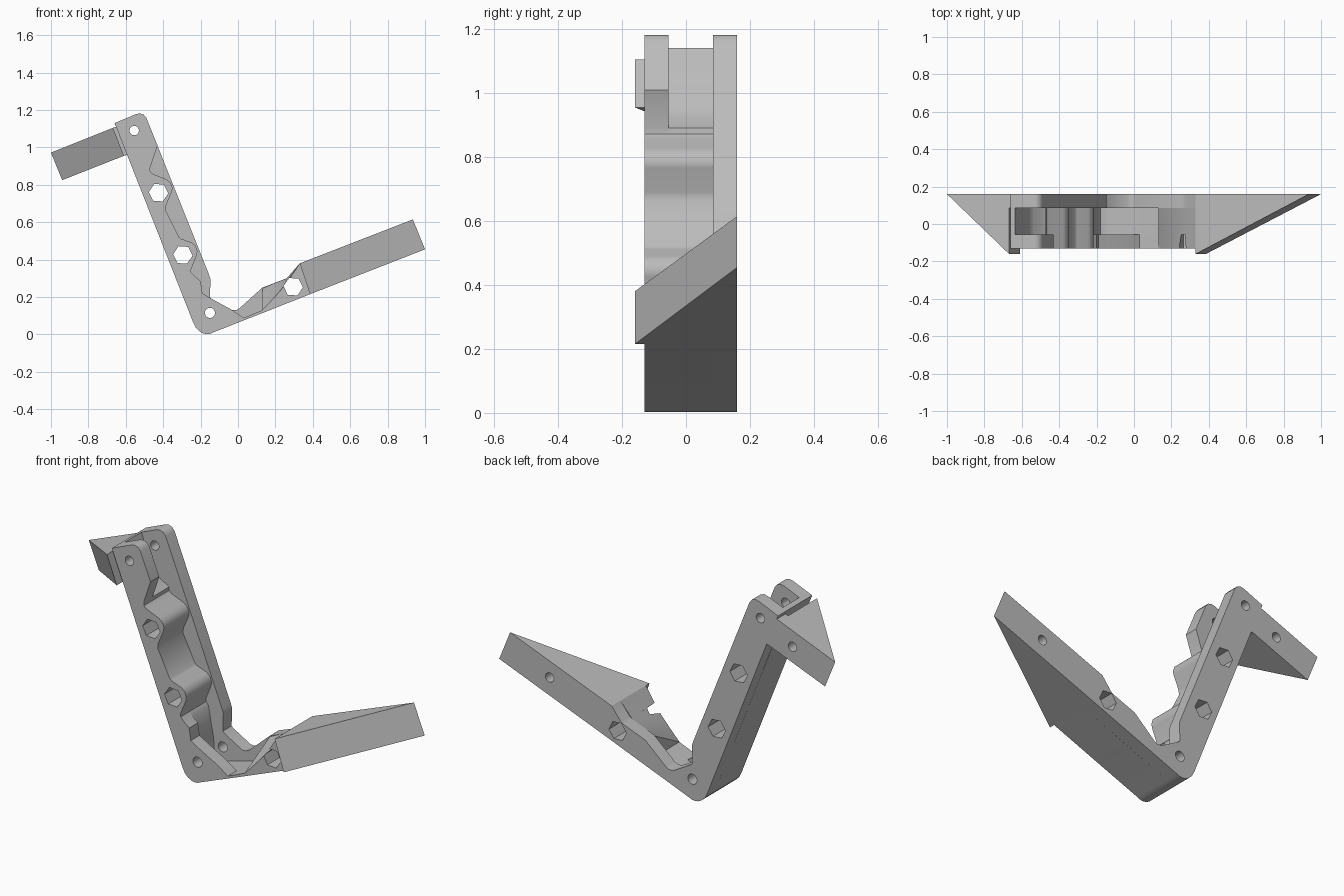
import bpy, bmesh, math

cube = bpy.data.objects.get("Cube")
if cube:
    bpy.data.objects.remove(cube, do_unlink=True)

grey = bpy.data.materials.new("plain_grey")
grey.use_nodes = True
grey.diffuse_color = (0.5, 0.5, 0.5, 1)
grey.node_tree.nodes["Principled BSDF"].inputs["Base Color"].default_value = (0.5, 0.5, 0.5, 1)


def finish(name, bm):
    bmesh.ops.recalc_face_normals(bm, faces=bm.faces)
    mesh = bpy.data.meshes.new(name)
    bm.to_mesh(mesh)
    bm.free()
    mesh.materials.append(grey)
    ob = bpy.data.objects.new(name, mesh)
    bpy.context.collection.objects.link(ob)
    return ob


def loft(bm, front, y0, back, y1):
    """Skin two matching x-z outlines standing at y0 and y1."""
    a = [bm.verts.new((x, y0, z)) for x, z in front]
    b = [bm.verts.new((x, y1, z)) for x, z in back]
    bm.faces.new(a)
    bm.faces.new(b[::-1])
    for i in range(len(a)):
        j = (i + 1) % len(a)
        bm.faces.new((a[j], a[i], b[i], b[j]))


# Bolt holes, shared by every part: x, z, radius, sides, start y
cutter_bm = bmesh.new()
holes = [(-.555, 1.09, .025, 24, -.3), (-.15, .115, .027, 24, -.3),
         (-.425, .758, .052, 6, -.3), (-.295, .425, .052, 6, -.3), (.295, .255, .052, 6, -.3),
         (.70, .435, .025, 24, .06), (-.746, .987, .025, 24, .06)]
for x, z, r, n, y0 in holes:
    ring = [(x + r * math.cos(math.tau * k / n - .07), z + r * math.sin(math.tau * k / n - .07))
            for k in range(n)]
    loft(cutter_bm, ring, y0, ring, .3)
cutter = finish("hole_cutter", cutter_bm)
cutter.hide_render = True
cutter.hide_set(True)


def part(name, front, y0, y1, back=None):
    bm = bmesh.new()
    loft(bm, front, y0, back or front, y1)
    ob = finish(name, bm)
    mod = ob.modifiers.new("holes", 'BOOLEAN')
    mod.object = cutter
    mod.solver = 'EXACT'
    bpy.ops.object.select_all(action='DESELECT')
    ob.select_set(True)
    bpy.context.view_layer.objects.active = ob
    bpy.ops.object.modifier_apply(modifier=mod.name)
    bpy.ops.object.shade_smooth_by_angle(angle=math.radians(35))
    return ob


# Shared outline pieces
heel = [(-.13, .012), (-.148, .004), (-.165, .002), (-.185, .005), (-.205, .016),
        (-.225, .035), (-.24, .065)]
tip = [(-.66, 1.13), (-.545, 1.178), (-.525, 1.182), (-.505, 1.176), (-.49, 1.158)]
waves = [(-.47, .89), (-.469, .872), (-.455, .858), (-.38, .828), (-.36, .81), (-.35, .785),
         (-.353, .765), (-.385, .69), (-.387, .665), (-.315, .52), (-.305, .512),
         (-.245, .49), (-.225, .472), (-.217, .445), (-.22, .425), (-.25, .35),
         (-.25, .332), (-.235, .315)]

# Back plate, tied to the upper wedge
part("back_plate",
     [(.385, .215)] + heel + [(-.592, .96), (-.61, .955), (-.668, 1.105), (-.652, 1.11)] + tip +
     [(-.155, .32), (-.147, .295), (-.15, .20), (-.14, .19), (-.035, .13), (-.01, .13),
      (.01, .142), (.13, .25), (.26, .30), (.275, .31), (.33, .38)], .085, .16)

# Front flange with rounded bolt seats
part("front_flange",
     [(.13, .114)] + heel + tip + [(-.43, 1.01)] + waves +
     [(-.2, .285), (-.19, .22), (-.14, .19), (-.03, .13), (.03, .088), (.13, .13)],
     -.13, -.055)

# Core between the flanges, thinned into a groove at both ends
part("core",
     [(.13, .114)] + heel + [(-.66, 1.13), (-.635, 1.14), (-.625, 1.115), (-.612, 1.08),
      (-.596, 1.045), (-.58, 1.01), (-.56, .96), (-.535, .93)] + waves +
     [(-.222, .24), (-.205, .15), (-.2, .08), (-.18, .05), (-.15, .042), (-.11, .05),
      (.03, .088), (.13, .13)], -.055, .085)

# Sloping saddle that leads into the lower wedge
part("saddle",
     [(.385, .215), (.13, .114), (.13, .13), (.19, .193), (.25, .26), (.33, .38)], -.13, .085,
     [(.385, .215), (.13, .114), (.13, .245), (.19, .272), (.26, .30), (.33, .38)])


def wedge(name, near, far):
    """Triangular block: edge 'near' runs the full depth, 'far' is its back tip."""
    bm = bmesh.new()
    caps = []
    for (nx, nz), (fx, fz) in zip(near, far):
        caps.append([bm.verts.new(c) for c in ((nx, -.16, nz), (nx, .16, nz), (fx, .16, fz))])
    top, bottom = caps
    bm.faces.new(top)
    bm.faces.new(bottom[::-1])
    for i in range(3):
        j = (i + 1) % 3
        bm.faces.new((top[j], top[i], bottom[i], bottom[j]))
    ob = finish(name, bm)
    mod = ob.modifiers.new("holes", 'BOOLEAN')
    mod.object = cutter
    mod.solver = 'EXACT'
    bpy.context.view_layer.objects.active = ob
    bpy.ops.object.modifier_apply(modifier=mod.name)


wedge("lower_wedge", [(.33, .38), (.385, .215)], [(.935, .615), (1.0, .455)])
wedge("upper_wedge", [(-.668, 1.105), (-.61, .955)], [(-1.0, .972), (-.94, .825)])
